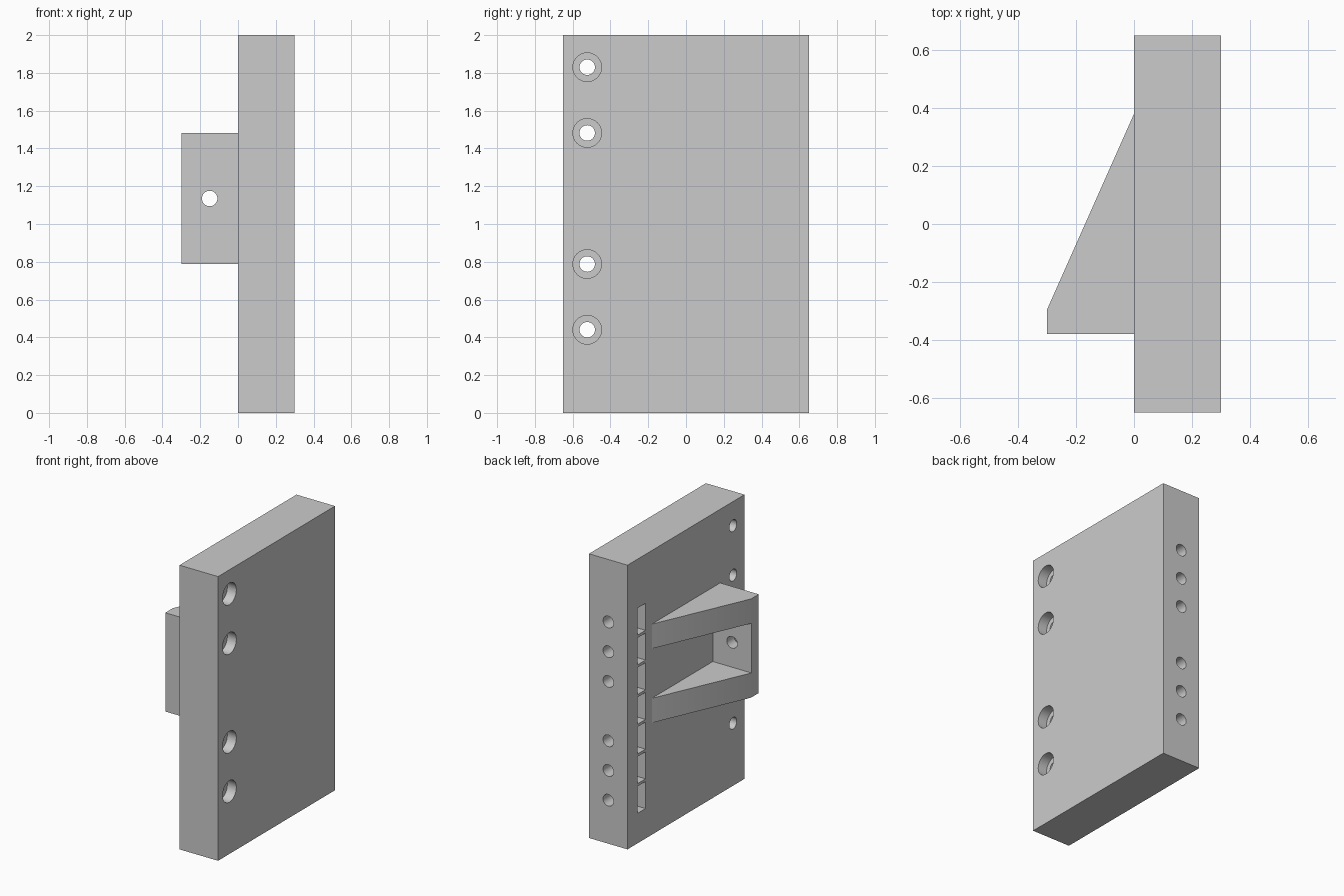
import bpy
import bmesh
from math import pi
from mathutils import Matrix, Vector

cube = bpy.data.objects.get("Cube")
if cube:
    bpy.data.objects.remove(cube, do_unlink=True)

grey = bpy.data.materials.new("plain grey")
grey.use_nodes = True
grey.diffuse_color = (0.6, 0.6, 0.6, 1)
grey.node_tree.nodes["Principled BSDF"].inputs["Base Color"].default_value = grey.diffuse_color


def add_box(bm, low, high):
    low, high = Vector(low), Vector(high)
    matrix = Matrix.Translation((low + high) / 2) @ Matrix.Diagonal((*(high - low), 1))
    bmesh.ops.create_cube(bm, size=1, matrix=matrix)


def add_rod(bm, start, end, radius):
    start, end = Vector(start), Vector(end)
    axis = end - start
    turn = axis.to_track_quat("Z", "Y").to_matrix().to_4x4()
    bmesh.ops.create_cone(bm, cap_ends=True, segments=32, radius1=radius, radius2=radius,
                          depth=axis.length, matrix=Matrix.Translation((start + end) / 2) @ turn)


def add_prism(bm, outline, bottom, top):
    face = bm.faces.new([bm.verts.new((x, y, bottom)) for x, y in outline])
    result = bmesh.ops.extrude_face_region(bm, geom=[face])
    verts = [v for v in result["geom"] if isinstance(v, bmesh.types.BMVert)]
    bmesh.ops.translate(bm, verts=verts, vec=(0, 0, top - bottom))
    bmesh.ops.recalc_face_normals(bm, faces=bm.faces)


def make_object(name, bm):
    mesh = bpy.data.meshes.new(name)
    bm.to_mesh(mesh)
    bm.free()
    mesh.materials.append(grey)
    obj = bpy.data.objects.new(name, mesh)
    bpy.context.collection.objects.link(obj)
    return obj


def cut(target, name, bm):
    """Subtract the shapes in bm from the target, then drop the cutter."""
    cutter = make_object(name, bm)
    cutter.hide_render = True
    mod = target.modifiers.new(name, "BOOLEAN")
    mod.operation = "DIFFERENCE"
    mod.solver = "EXACT"
    mod.object = cutter
    bpy.context.view_layer.objects.active = target
    bpy.ops.object.modifier_apply(modifier=mod.name)
    bpy.data.objects.remove(cutter, do_unlink=True)


def finish(obj):
    bpy.ops.object.select_all(action="DESELECT")
    obj.select_set(True)
    bpy.context.view_layer.objects.active = obj
    bpy.ops.object.shade_smooth_by_angle(angle=pi / 6)


THICK, HALF, HEIGHT = 0.3, 0.65, 2.0
MID = THICK / 2
HOLE = 0.041
CENTRE = 1.135

# Main plate
bm = bmesh.new()
add_box(bm, (0, -HALF, 0), (THICK, HALF, HEIGHT))
plate = make_object("plate", bm)

# Four counterbored screw holes along the front edge
screw_z = [CENTRE + s * d for s in (-1, 1) for d in (0.347, 0.695)]
holes, bores = bmesh.new(), bmesh.new()
for z in screw_z:
    add_rod(holes, (-0.1, -0.523, z), (THICK + 0.1, -0.523, z), HOLE)
    add_rod(bores, (THICK - 0.07, -0.523, z), (THICK + 0.1, -0.523, z), 0.076)
cut(plate, "screw_holes", holes)
cut(plate, "counterbores", bores)

# Two groups of four nut slots, each met by a bolt hole in the back edge
slots, bolts = bmesh.new(), bmesh.new()
for base in (0.306, 0.933):
    for i in range(4):
        z = base + 0.209 * i
        add_box(slots, (-0.1, 0.45, z - 0.095), (0.245, 0.54, z + 0.095))
        add_rod(bolts, (MID, 0.4, z), (MID, HALF + 0.1, z), HOLE)
cut(plate, "nut_slots", slots)
cut(plate, "bolt_holes", bolts)
finish(plate)

# Bracket: wedge outline, hollowed to leave two ribs and a front wall
bottom, top, rib = 0.787, 1.482, 0.173
bm = bmesh.new()
add_prism(bm, [(0, -0.38), (0, 0.38), (-0.3, -0.295), (-0.3, -0.38)], bottom, top)
bracket = make_object("bracket", bm)
bm = bmesh.new()
add_box(bm, (-0.5, -0.298, bottom + rib), (0.1, 0.6, top - rib))
cut(bracket, "bracket_pocket", bm)
bm = bmesh.new()
add_rod(bm, (-MID, -0.5, CENTRE), (-MID, -0.2, CENTRE), HOLE)
cut(bracket, "bracket_hole", bm)
finish(bracket)
